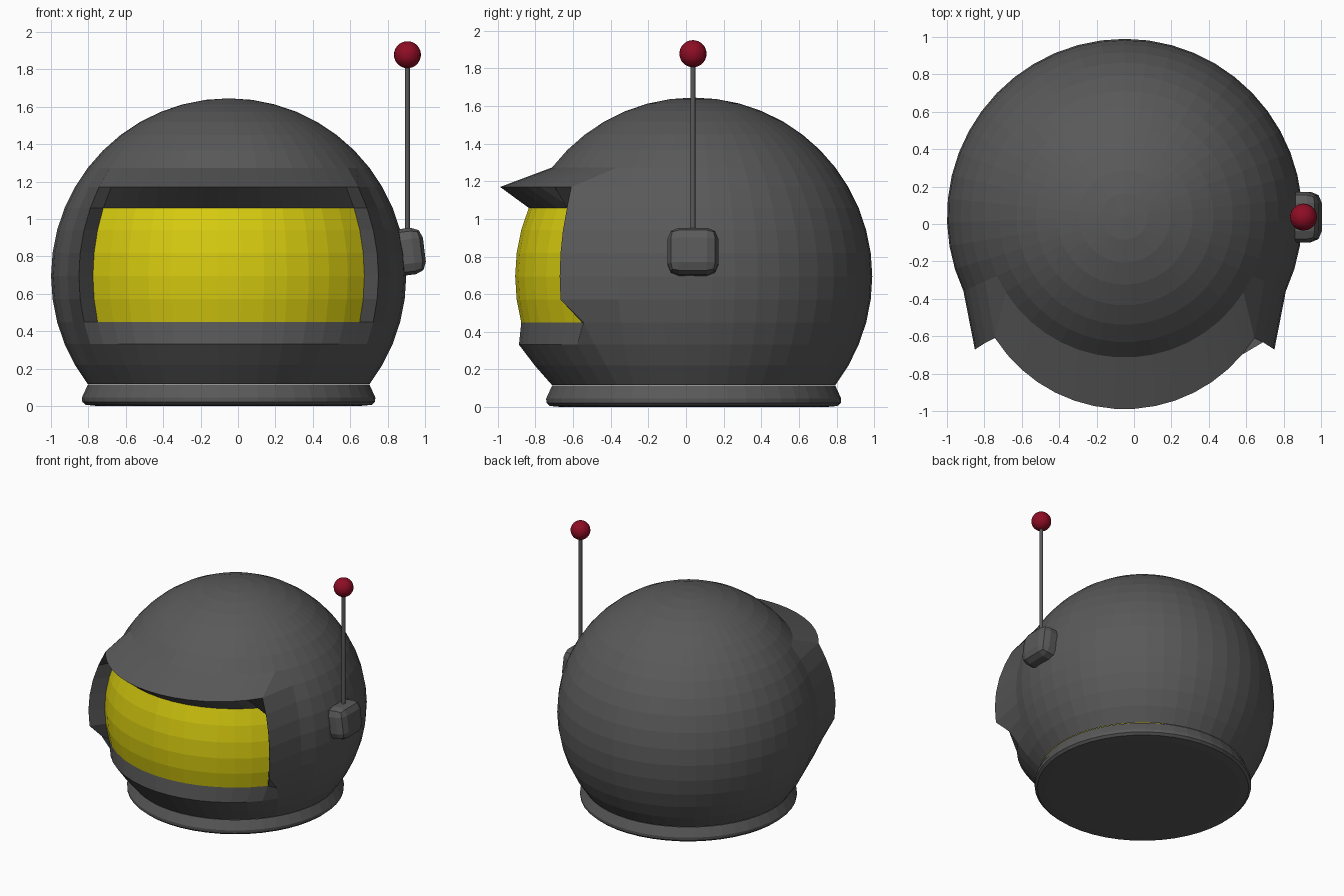
import bpy, bmesh, math
from mathutils import Vector

if "Cube" in bpy.data.objects:
    bpy.data.objects.remove(bpy.data.objects["Cube"])

CENTRE = Vector((-0.05, 0.04, 0.695))
R = 0.95
SEG = 47
STEP = math.tau / SEG
LAT = math.radians(7.5)


def material(name, rgb):
    m = bpy.data.materials.new(name)
    m.diffuse_color = (*rgb, 1)
    m.use_nodes = True
    m.node_tree.nodes["Principled BSDF"].inputs["Base Color"].default_value = m.diffuse_color
    return m


grey = material("dark grey", (0.1, 0.1, 0.1))
yellow = material("visor yellow", (0.68, 0.6, 0.005))
red = material("deep red", (0.27, 0.004, 0.018))


def finish(bm, name, *mats):
    bmesh.ops.recalc_face_normals(bm, faces=bm.faces)
    mesh = bpy.data.meshes.new(name)
    bm.to_mesh(mesh)
    bm.free()
    for m in mats:
        mesh.materials.append(m)
    obj = bpy.data.objects.new(name, mesh)
    bpy.context.collection.objects.link(obj)
    return obj


def column(j):
    """Distance from the front centre line, in whole columns and a half."""
    j %= SEG
    return min(j + 0.5, SEG - j - 0.5)


def push(row, col):
    """Forward shift of the raised frame loop around the visor."""
    if col > 7.6:
        return 0
    if row == 4:
        return 0.207
    if row in (-3, -4):
        return 0.052 if row == -3 else 0.022
    if col > 7:
        if -1 <= row <= 3:
            return 0.2
        if row == -2:
            return 0.09
    return 0


# Helmet shell: cut sphere with brim, side fins, lower lip and visor
bm = bmesh.new()
rows = {}
for row in range(-5, 12):
    r, z = R * math.cos(row * LAT), R * math.sin(row * LAT)
    ring = []
    for j in range(SEG):
        a = (j + 0.5) * STEP
        p = Vector((r * math.sin(a), -r * math.cos(a) - push(row, column(j)), z))
        ring.append(bm.verts.new(CENTRE + p))
    rows[row] = ring
for row in range(-5, 11):
    for j in range(SEG):
        k = (j + 1) % SEG
        f = bm.faces.new((rows[row][j], rows[row][k], rows[row + 1][k], rows[row + 1][j]))
        if -2 <= row < 3 and max(column(j), column(k)) < 7:
            f.material_index = 1
top = bm.verts.new(CENTRE + Vector((0, 0, R)))
for j in range(SEG):
    bm.faces.new((rows[11][j], rows[11][(j + 1) % SEG], top))
finish(bm, "helmet_shell", grey, yellow)

# Neck ring: flared collar with closed underside
bm = bmesh.new()
profile = [(0.753, 0.115), (0.785, 0.045), (0.783, 0.022), (0.765, 0.006), (0.70, 0.0)]
rings = []
for r, z in profile:
    rings.append([bm.verts.new((CENTRE.x + r * math.sin((j + 0.5) * STEP),
                                CENTRE.y - r * math.cos((j + 0.5) * STEP), z))
                  for j in range(SEG)])
for lower, upper in zip(rings, rings[1:]):
    for j in range(SEG):
        k = (j + 1) % SEG
        bm.faces.new((lower[j], lower[k], upper[k], upper[j]))
bm.faces.new(rings[-1])
finish(bm, "neck_ring", grey)

# Ear piece: bevelled block lying along the shell's surface
bm = bmesh.new()
bmesh.ops.create_cube(bm, size=1)
bmesh.ops.scale(bm, vec=(0.18, 0.27, 0.25), verts=bm.verts)
bmesh.ops.bevel(bm, geom=bm.edges[:], offset=0.06, segments=2, profile=0.5, affect='EDGES')
ear = finish(bm, "ear_piece", grey)
ear.location = (0.907, 0.037, 0.825)
ear.rotation_euler = (0, -math.radians(7), 0)

# Antenna rod
bm = bmesh.new()
bmesh.ops.create_cone(bm, cap_ends=True, segments=12, radius1=0.013, radius2=0.013, depth=0.98)
rod = finish(bm, "antenna_rod", grey)
rod.location = (0.906, 0.037, 1.36)

# Antenna ball
bm = bmesh.new()
bmesh.ops.create_uvsphere(bm, u_segments=24, v_segments=16, radius=0.072)
ball = finish(bm, "antenna_ball", red)
ball.location = (0.906, 0.037, 1.878)
